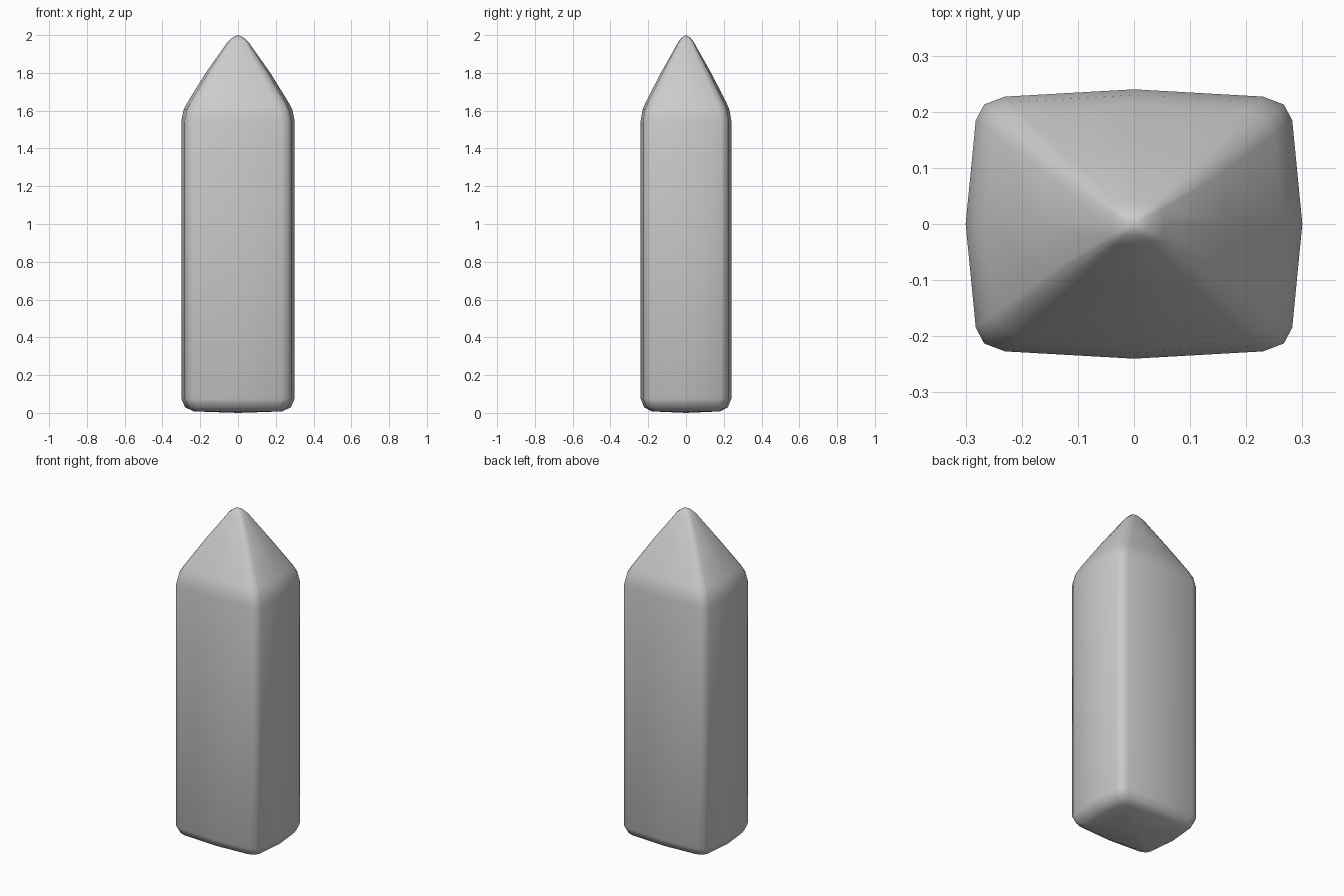
import bpy
import bmesh

cube = bpy.data.objects.get("Cube")
if cube:
    bpy.data.objects.remove(cube)

# Plain grey material
GREY = (0.6, 0.6, 0.6, 1.0)
grey = bpy.data.materials.new("plain grey")
grey.use_nodes = True
grey.diffuse_color = GREY
bsdf = grey.node_tree.nodes["Principled BSDF"]
bsdf.inputs["Base Color"].default_value = GREY
bsdf.inputs["Roughness"].default_value = 0.6


def outline(hx, hy, k):
    """Bulged rectangle with softened corners; k scales the corner softening."""
    quarter = [(hx, 0),
               (hx - 0.018 * k, hy - 0.055 * k),
               (hx - 0.033 * k, hy - 0.027 * k),
               (hx - 0.070 * k, hy - 0.013 * k),
               (0, hy)]
    half = quarter + [(-x, y) for x, y in reversed(quarter[:-1])]
    return half + [(x, -y) for x, y in reversed(half[1:-1])]


# Cross-sections from base to tip: height, half width, half depth, corner softening
SECTIONS = [
    (0.008, 0.235, 0.182, 0.85),
    (0.030, 0.280, 0.222, 0.95),
    (0.075, 0.300, 0.240, 1.0),
    (1.545, 0.300, 0.240, 1.0),
    (1.605, 0.288, 0.230, 1.0),
    (1.645, 0.267, 0.213, 0.95),
    (1.800, 0.171, 0.133, 0.75),
    (1.965, 0.054, 0.040, 0.28),
    (1.988, 0.028, 0.022, 0.18),
]

# Loft the pillar and close it with a fan at each end
bm = bmesh.new()
rings = [[bm.verts.new((x, y, z)) for x, y in outline(hx, hy, k)]
         for z, hx, hy, k in SECTIONS]
base = bm.verts.new((0, 0, 0))
tip = bm.verts.new((0, 0, 2))
count = len(rings[0])
for i in range(count):
    j = (i + 1) % count
    for low, high in zip(rings, rings[1:]):
        bm.faces.new((low[i], low[j], high[j], high[i]))
    bm.faces.new((rings[0][j], rings[0][i], base))
    bm.faces.new((rings[-1][i], rings[-1][j], tip))
bmesh.ops.recalc_face_normals(bm, faces=bm.faces[:])
for face in bm.faces:
    face.smooth = True

mesh = bpy.data.meshes.new("pointed_pillar")
bm.to_mesh(mesh)
bm.free()
mesh.materials.append(grey)
pillar = bpy.data.objects.new("pointed_pillar", mesh)
bpy.context.collection.objects.link(pillar)
